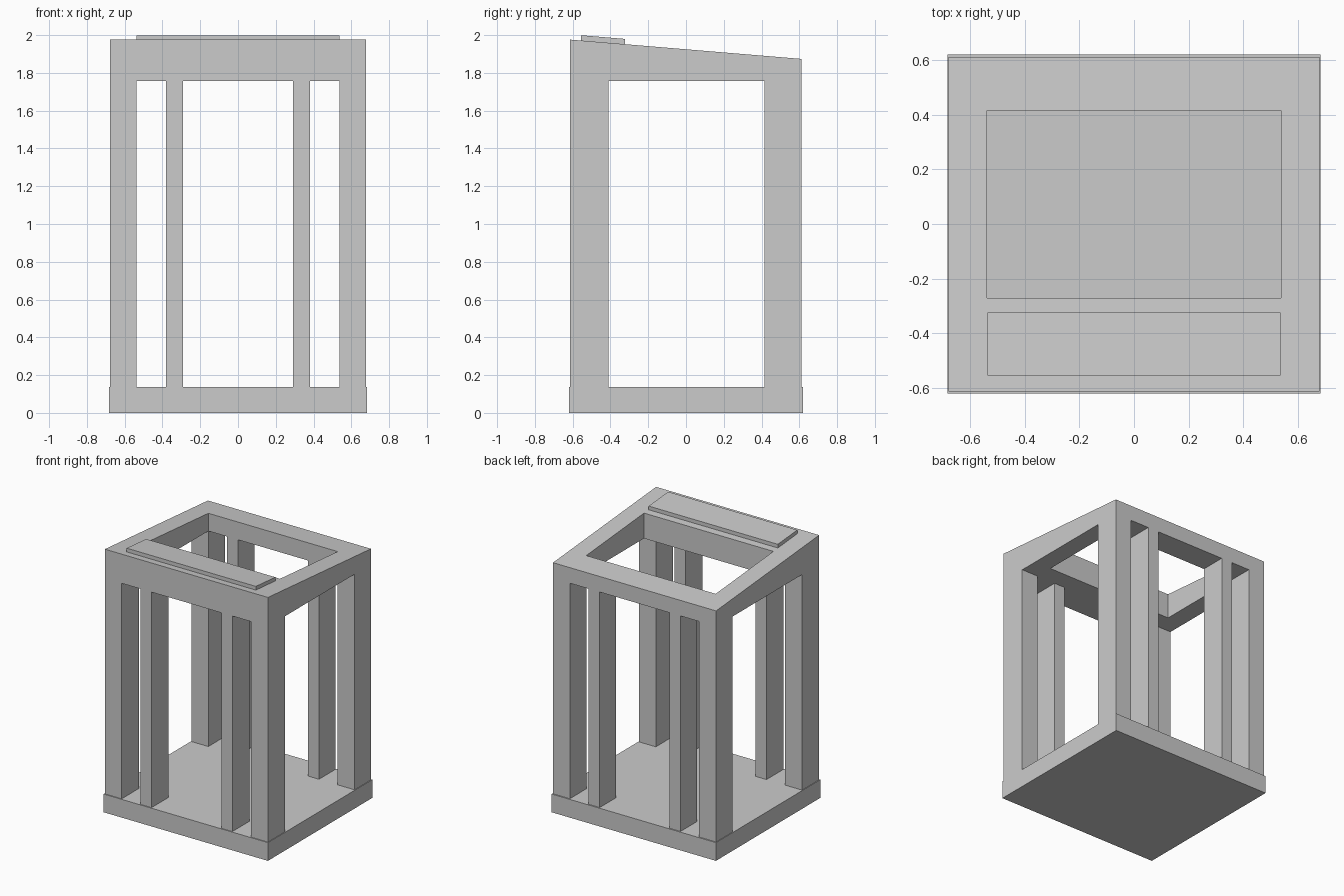
import bpy
import bmesh

if "Cube" in bpy.data.objects:
    bpy.data.objects.remove(bpy.data.objects["Cube"])

HX, Y0, Y1 = 0.678, -0.613, 0.611      # outer frame outline
IN_X, IN_Y0, IN_Y1 = 0.538, -0.41, 0.416  # inner edges of the posts
FLOOR, LINTEL = 0.137, 1.757           # window bottom and top


def roof_z(y):
    """Height of the sloping roof plane, falling towards the back."""
    return 1.976 + (y - Y0) * (1.874 - 1.976) / (Y1 - Y0)


def finish(name, bm):
    bmesh.ops.recalc_face_normals(bm, faces=bm.faces)
    mesh = bpy.data.meshes.new(name)
    bm.to_mesh(mesh)
    bm.free()
    obj = bpy.data.objects.new(name, mesh)
    bpy.context.collection.objects.link(obj)
    return obj


def rect(x0, x1, y0, y1):
    return [(x0, y0), (x1, y0), (x1, y1), (x0, y1)]


def box(name, x, y, z):
    bm = bmesh.new()
    bmesh.ops.create_cube(bm, size=1)
    for v in bm.verts:
        v.co = [lo + (c + 0.5) * (hi - lo) for c, (lo, hi) in zip(v.co, (x, y, z))]
    return finish(name, bm)


# Solid floor plinth, slightly wider than the frame
box("base", (-0.683, 0.683), (-0.62, 0.62), (0, FLOOR))

# Corner and intermediate posts, same layout front and back
for row, y in (("front", (Y0, IN_Y0)), ("back", (IN_Y1, Y1))):
    for side, s in (("left", -1), ("right", 1)):
        for kind, a, b in (("corner", IN_X, HX), ("middle", 0.29, 0.382)):
            box(f"{row}_{side}_{kind}_post", sorted((s * a, s * b)), y, (FLOOR, LINTEL))

# Roof frame: flat underside, sloping top, rectangular opening
bm = bmesh.new()
rings = []
for outline in (rect(-HX, HX, Y0, Y1), rect(-IN_X, IN_X, -0.27, IN_Y1)):
    rings.append([bm.verts.new((x, y, LINTEL)) for x, y in outline])
    rings.append([bm.verts.new((x, y, roof_z(y))) for x, y in outline])
out_low, out_top, in_low, in_top = rings
for a, b in ((out_low, out_top), (out_top, in_top), (in_top, in_low), (in_low, out_low)):
    for i in range(4):
        j = (i + 1) % 4
        bm.faces.new((a[i], a[j], b[j], b[i]))
finish("roof_frame", bm)

# Raised strip lying on the front of the sloping roof
strip = box("roof_strip", (-0.537, 0.537), (-0.555, -0.324), (0, 1))
for v in strip.data.vertices:
    v.co.z = roof_z(v.co.y) + (0.028 if v.co.z > 0.5 else 0.0)
